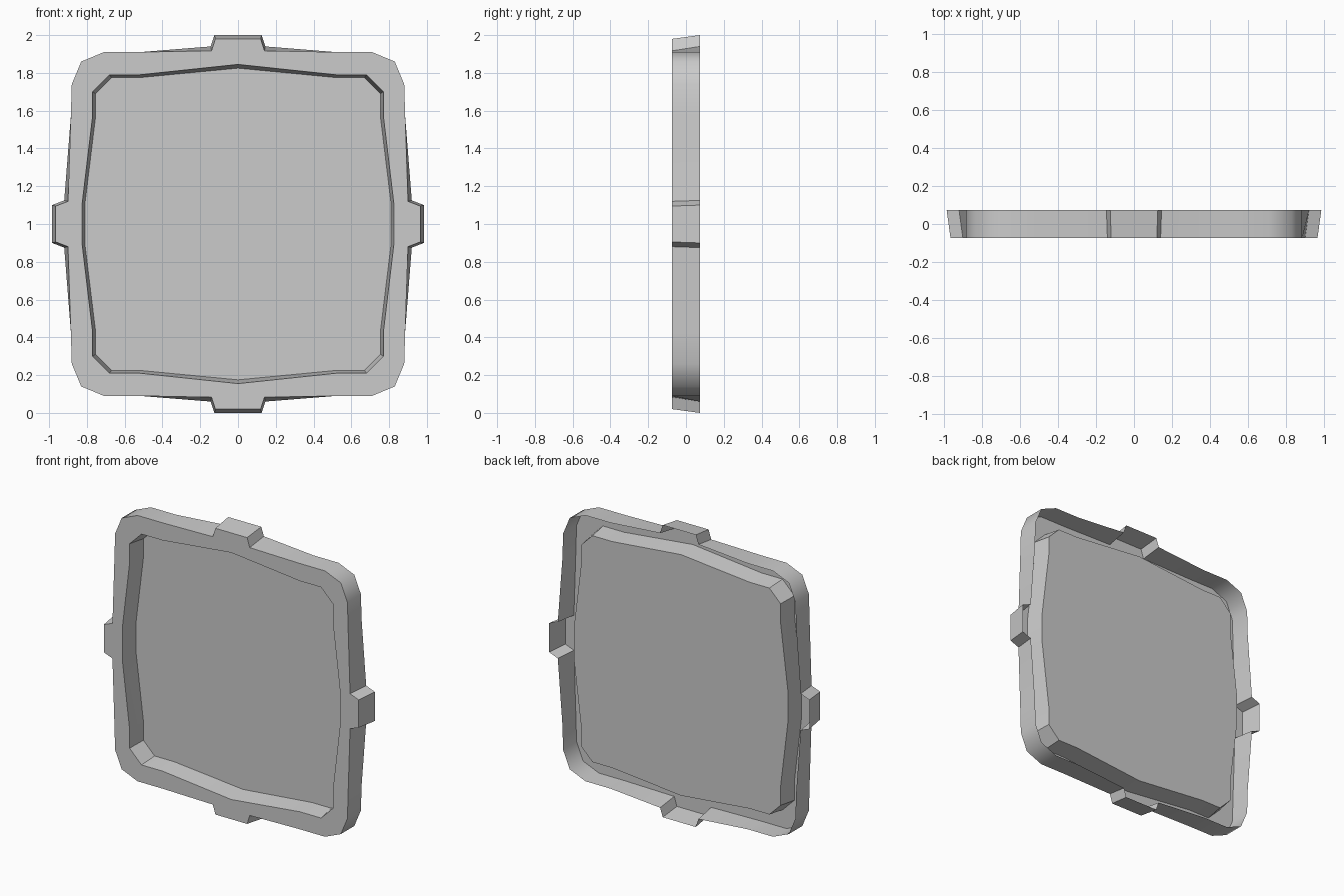
import bpy, bmesh, math

if "Cube" in bpy.data.objects:
    bpy.data.objects.remove(bpy.data.objects["Cube"], do_unlink=True)

grey = bpy.data.materials.new("plain_grey")
grey.use_nodes = True
grey.diffuse_color = (0.6, 0.6, 0.6, 1)
grey.node_tree.nodes["Principled BSDF"].inputs["Base Color"].default_value = (0.6, 0.6, 0.6, 1)

FRONT, BACK, PANEL = -0.073, 0.073, 0.055


def ring(quarter, y):
    """Mirror a quarter outline (top centre to right centre) into a full clockwise loop."""
    right = quarter + [(x, -z) for x, z in reversed(quarter)]
    left = [(-x, z) for x, z in reversed(right)]
    loop = []
    for x, z in right + left:
        p = (x, y, z + 1)
        if p not in loop:
            loop.append(p)
    return loop


def make(name, bm, angle):
    mesh = bpy.data.meshes.new(name)
    bm.normal_update()
    bm.to_mesh(mesh)
    bm.free()
    obj = bpy.data.objects.new(name, mesh)
    bpy.context.collection.objects.link(obj)
    mesh.materials.append(grey)
    bpy.ops.object.select_all(action='DESELECT')
    obj.select_set(True)
    bpy.context.view_layer.objects.active = obj
    bpy.ops.object.shade_smooth_by_angle(angle=math.radians(angle))
    return obj


def wall(name, front, back, angle, inward=False):
    """Band of quads between two matching loops."""
    bm = bmesh.new()
    a = [bm.verts.new(p) for p in front]
    b = [bm.verts.new(p) for p in back]
    for i in range(len(a)):
        j = (i + 1) % len(a)
        quad = [a[i], a[j], b[j], b[i]]
        bm.faces.new(quad[::-1] if inward else quad)
    return make(name, bm, angle)


def flat(name, *loops):
    """Flat front-facing sheet; a second loop cuts an opening."""
    bm = bmesh.new()
    edges = []
    for loop in loops:
        vs = [bm.verts.new(p) for p in loop]
        edges += [bm.edges.new((vs[i - 1], vs[i])) for i in range(len(vs))]
    bmesh.ops.triangle_fill(bm, edges=edges, use_beauty=True, normal=(0, -1, 0))
    bm.normal_update()
    bmesh.ops.reverse_faces(bm, faces=[f for f in bm.faces if f.normal.y > 0])
    if len(loops) == 1:
        bmesh.ops.dissolve_limit(bm, angle_limit=0.01, verts=bm.verts[:], edges=bm.edges[:])
    return make(name, bm, 30)


# Rounded corner shared by the front and back outlines
corner = [(0.52, 0.91), (0.71, 0.91), (0.83, 0.86), (0.88, 0.74), (0.885, 0.57)]

# Outer outlines with the four tabs, flaring towards the back
outer_front = ring([(0.12, 0.98), (0.14, 0.917)] + corner + [(0.9, 0.12), (0.965, 0.095)], FRONT)
outer_back = ring([(0.125, 1.0), (0.145, 0.94)] + corner + [(0.92, 0.125), (0.985, 0.1)], BACK)

# Recess outlines
opening = ring([(0, 0.845), (0.52, 0.79), (0.68, 0.79), (0.77, 0.7), (0.77, 0.57), (0.825, 0.11)], FRONT)
panel = ring([(0, 0.825), (0.52, 0.775), (0.67, 0.775), (0.755, 0.69), (0.755, 0.56), (0.81, 0.11)], PANEL)

wall("outer_wall", outer_front, outer_back, 50)
flat("front_rim", outer_front, opening)
wall("recess_wall", opening, panel, 30, inward=True)
flat("recessed_panel", panel)
